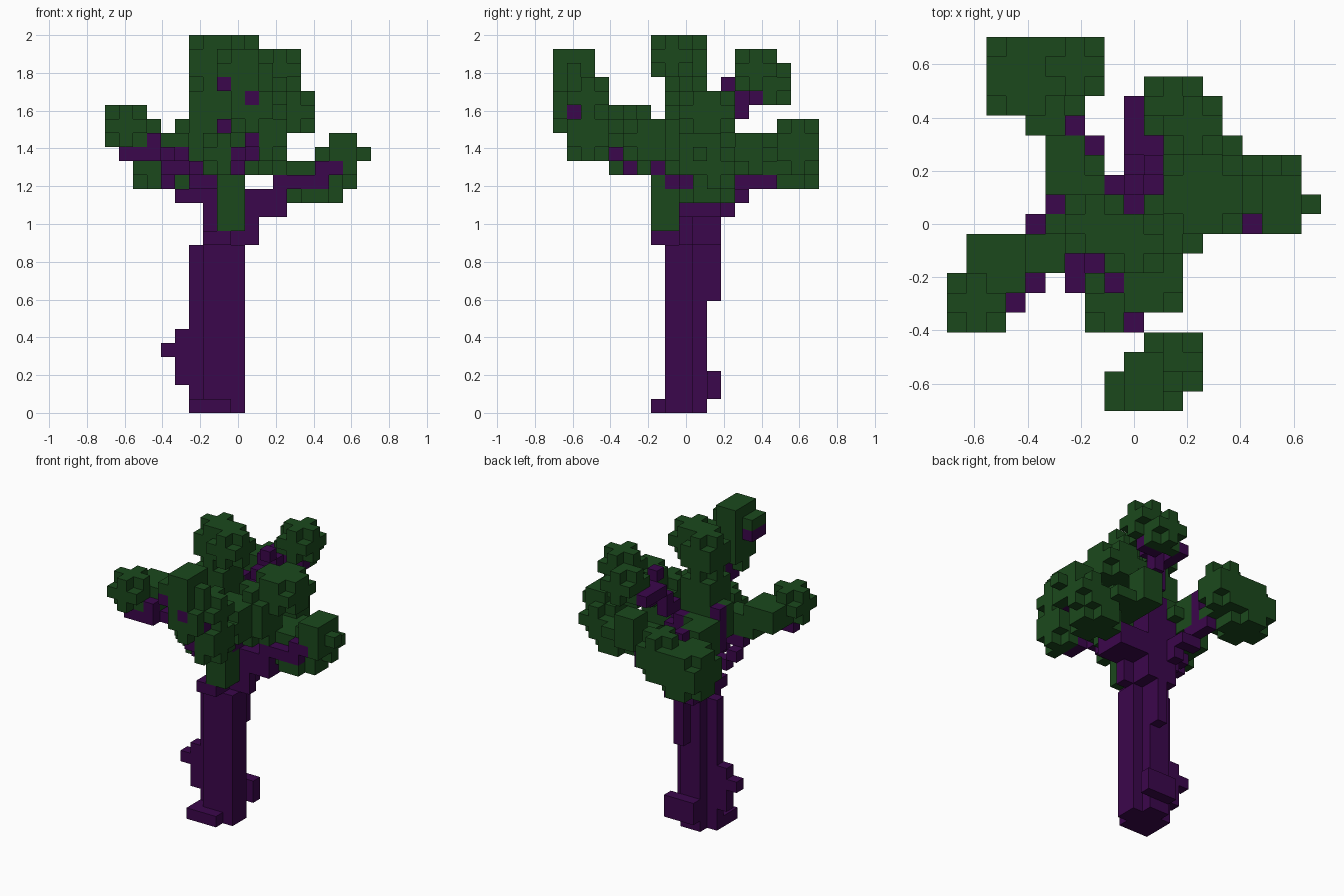
import bpy
import bmesh
from mathutils import Vector

default = bpy.data.objects.get("Cube")
if default:
    bpy.data.objects.remove(default, do_unlink=True)

S = 2 / 27                                    # edge of one block
ORIGIN = Vector((-9.5 * S, -9.5 * S, 0))      # corner of the block grid
filled = {}                                   # block cell -> part name


def material(name, rgb):
    m = bpy.data.materials.new(name)
    m.use_nodes = True
    m.diffuse_color = (*rgb, 1)
    m.node_tree.nodes["Principled BSDF"].inputs["Base Color"].default_value = (*rgb, 1)
    return m


def stroke(part, *points, r=0):
    """Fill blocks along a stepped line, r blocks wider on each side."""
    for a, b in zip(points, points[1:]):
        a, b = Vector(a), Vector(b)
        n = int(max(abs(v) for v in b - a))
        for t in range(n + 1):
            x, y, z = (round(v) for v in a.lerp(b, t / n))
            for dx in range(-r, r + 1):
                for dy in range(-r, r + 1):
                    filled.setdefault((x + dx, y + dy, z), part)


def blob(part, x, y, z, w, h=None):
    """Fill a rounded clump of blocks, w wide and h high."""
    h = h or w
    near = range(-w, w + 1)
    for i in near:
        for j in near:
            for k in range(-h, h + 1):
                c = (int(x) + i, int(y) + j, int(z) + k)
                d = ((c[0] - x) ** 2 + (c[1] - y) ** 2) / w ** 2 + ((c[2] - z) / h) ** 2
                if 4 * d < 1.22:
                    filled.setdefault(c, part)


# trunk: stepped core, root flare, knots and neck
for y, x0, x1 in ((8, 7, 9), (9, 6, 9), (10, 7, 8)):
    for x in range(x0, x1 + 1):
        stroke("trunk", (x, y, 0), (x, y, 11))
stroke("trunk", (6, 7, 0), (8, 7, 0))
stroke("trunk", (6, 8, 0), (6, 9, 0))
for z in (1, 2):
    stroke("trunk", (7, 11, z), (9, 11, z))
stroke("trunk", (5, 9, 2), (5, 9, 5))
stroke("trunk", (5, 9, 4), (4, 9, 4))
stroke("trunk", (8, 11, 8), (8, 11, 11))
stroke("trunk", (8, 10, 12), (8, 10, 18), r=1)
stroke("trunk", (10, 9, 12), (10, 9, 14))
for x in (7, 8):
    stroke("trunk", (x, 7, 12), (x, 8, 12))

# branches
stroke("left_branch", (11, 10, 14), (11, 10, 15), r=1)
stroke("left_branch", (12, 9, 16), (15, 9, 16))
stroke("left_branch", (15, 9, 17), (16, 9, 17))
stroke("right_branch", (5, 9, 15), (7, 9, 15))
stroke("right_branch", (7, 8, 16), (6, 8, 16), (6, 8, 17), (5, 8, 17), (5, 7, 18))
stroke("right_branch", (4, 8, 17), (4, 6, 18), (3, 5, 18), (1, 5, 18))
stroke("right_branch", (3, 5, 18), (3, 5, 19))
stroke("right_branch", (4, 9, 16), (5, 10, 17), (5, 10, 20))
stroke("right_branch", (6, 7, 17), (6, 6, 17))
stroke("back_branch", (7, 12, 14), (7, 12, 15), (6, 13, 16), (6, 15, 16), (6, 14, 17), (6, 14, 19))
stroke("back_branch", (7, 13, 15), (6, 13, 15))
stroke("front_branch", (9, 8, 16), (9, 7, 17), (9, 5, 17), (9, 4, 18), (10, 3, 18),
       (10, 3, 19), (10, 0, 22))
stroke("front_branch", (10, 2, 18), (10, 2, 19), (10, 1, 19))
stroke("front_branch", (8, 1, 23), (8, 0, 23))
stroke("front_branch", (10, 1, 21), (11, 1, 21))
stroke("front_branch", (8, 6, 17), (8, 6, 20))
stroke("upper_branch", (9, 10, 19), (9, 12, 20), (9, 13, 22), (9, 15, 22))
stroke("upper_branch", (10, 13, 21), (10, 13, 22), (10, 12, 23))
stroke("upper_branch", (11, 14, 22), (12, 14, 22))
stroke("upper_branch", (8, 10, 18), (8, 11, 19))

# leaf clumps
blob("crown_foliage", 7, 9, 24.5, 3, 4)
blob("crown_foliage", 9, 8, 25, 3)
blob("crown_foliage", 7, 9, 21, 3, 5)
blob("crown_foliage", 6, 9, 19, 3)
blob("crown_foliage", 6, 11, 18, 3)
blob("middle_foliage", 12.5, 10.5, 21, 4, 3)
blob("middle_foliage", 11, 9, 19, 3, 5)
blob("middle_foliage", 12.5, 11.5, 17, 4, 1)
blob("middle_foliage", 11.5, 13.5, 18, 2, 3)
blob("upper_back_foliage", 12, 14, 24, 3)
blob("upper_back_foliage", 11, 15, 23, 3)
blob("back_foliage", 3.5, 16.5, 17.5, 4)
blob("back_foliage", 6, 17, 18.5, 3, 4)
blob("back_foliage", 6, 15, 17, 1)
blob("back_foliage", 5.5, 12.5, 18, 2, 3)
blob("back_foliage", 4.5, 14, 17.5, 2)
blob("right_foliage", 1, 5, 20, 3)
blob("right_foliage", 2, 7, 19.5, 3, 2)
blob("right_foliage", 4, 7.5, 18.5, 3, 2)
blob("hanging_foliage", 8.5, 7.5, 14.5, 2, 4)
blob("hanging_foliage", 8, 5, 18, 3)
blob("hanging_foliage", 9.5, 6.5, 19, 4, 3)
blob("hanging_foliage", 10, 6, 17, 1)
blob("front_foliage", 11, 2, 19.5, 3, 4)
blob("front_foliage", 10, 1, 21.5, 3, 4)
blob("front_foliage", 11, 2, 22, 3)
blob("front_foliage", 9.5, 1, 23.5, 3, 4)
blob("front_foliage", 8.5, 0.5, 24, 2)
blob("left_foliage", 16.5, 10, 18, 3)
blob("left_foliage", 16, 11, 17, 3)
blob("left_foliage", 14.5, 10.5, 15.5, 4, 2)


def build(part, mat):
    """One mesh holding only the exposed block faces of a part."""
    bm = bmesh.new()
    verts = {}
    for c in (c for c, owner in filled.items() if owner == part):
        for axis in range(3):
            u, v = (axis + 1) % 3, (axis + 2) % 3
            for side in (0, 1):
                n = list(c)
                n[axis] += 2 * side - 1
                if tuple(n) in filled:
                    continue
                ring = []
                for du, dv in ((0, 0), (1, 0), (1, 1), (0, 1)):
                    p = list(c)
                    p[axis] += side
                    p[u] += du
                    p[v] += dv
                    p = tuple(p)
                    if p not in verts:
                        verts[p] = bm.verts.new(ORIGIN + Vector(p) * S)
                    ring.append(verts[p])
                bm.faces.new(ring if side else ring[::-1])
    mesh = bpy.data.meshes.new(part)
    bm.to_mesh(mesh)
    bm.free()
    mesh.materials.append(mat)
    bpy.context.collection.objects.link(bpy.data.objects.new(part, mesh))


bark = material("purple bark", (0.044, 0.002, 0.072))
leaf = material("dark green leaf", (0.011, 0.066, 0.012))
for part in dict.fromkeys(filled.values()):
    build(part, leaf if part.endswith("foliage") else bark)
